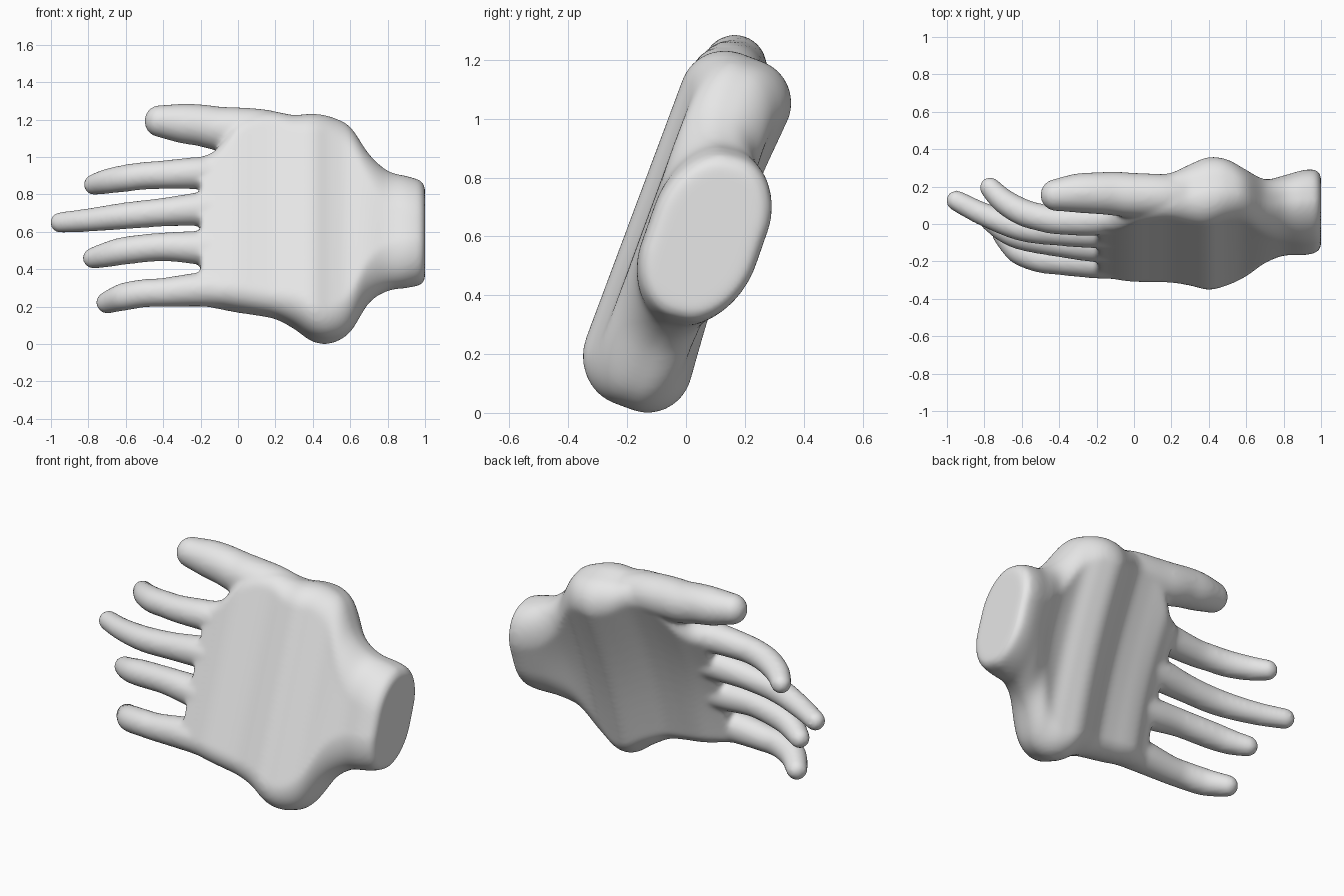
import bpy, bmesh, math
from mathutils import Vector, Matrix

if "Cube" in bpy.data.objects:
    bpy.data.objects.remove(bpy.data.objects["Cube"])

TILT = math.radians(20.5)
ROUND = 0.8        # corner radius as a share of the half thickness


def smooth_rows(rows, n):
    """Catmull-Rom interpolation through rows of numbers."""
    out = []
    for i in range(len(rows) - 1):
        p = [rows[max(0, min(len(rows) - 1, i + k))] for k in (-1, 0, 1, 2)]
        for s in range(n):
            t = s / n
            out.append([0.5 * (2 * b + (c - a) * t + (2 * a - 5 * b + 4 * c - d) * t * t
                               + (3 * b - a - 3 * c + d) * t ** 3) for a, b, c, d in zip(*p)])
    out.append(list(rows[-1]))
    return out


def skin(bm, rings):
    """Closed tube through rings of points."""
    vs = [[bm.verts.new(p) for p in r] for r in rings]
    n = len(vs[0])
    for a, b in zip(vs, vs[1:]):
        for i in range(n):
            bm.faces.new((a[i], a[(i + 1) % n], b[(i + 1) % n], b[i]))
    bm.faces.new(vs[0])
    bm.faces.new(vs[-1][::-1])


def slab_ring(x, z0, z1, y0, y1, n=48):
    """Tilted section fitting the z and y extents: rounded slab, nearing an ellipse at the wrist."""
    zh, yh = (z1 - z0) / 2, (y1 - y0) / 2
    s, c, q = math.sin(TILT), math.cos(TILT), 1 / ROUND - 1
    det = c * (q * c + 1) - s * (q * s + 1)
    P = max(0, (zh * (q * c + 1) - yh * (q * s + 1)) / det)
    r = (zh - P * c) / (q * s + 1)
    w = min(1, max(0, (x - 0.45) / 0.4))
    w = 0.65 * w * w * (3 - 2 * w)
    pts = []
    for i in range(n):
        a = 2 * math.pi * (i + 0.5) / n
        sa, ca = math.sin(a), math.cos(a)
        u = r * sa + math.copysign(P, sa)
        v = r * ca + math.copysign(q * r, ca)
        y = (u * s + v * c) * (1 - w) + w * yh * (0.31 * sa + 0.95 * ca)
        z = (u * c - v * s) * (1 - w) + w * zh * sa
        pts.append(Vector((x, (y0 + y1) / 2 + y, (z0 + z1) / 2 + z)))
    # shallow hollow along the back face
    for k in range(1, 12):
        p = pts[n - 1].lerp(pts[0], k / 12)
        p.y -= 0.028 * (1 - w / 0.65) * math.sin(math.pi * k / 12)
        pts.append(p)
    return pts


def finger(bm, path):
    """Round tapered tube along x, y, z, radius points with a ball tip."""
    rows = smooth_rows(path, 5)
    rings = []
    for i, (x, y, z, r) in enumerate(rows):
        a, b = rows[max(0, i - 1)], rows[min(len(rows) - 1, i + 1)]
        q = Vector((a[k] - b[k] for k in range(3))).to_track_quat('X', 'Z')
        rings.append([Vector((x, y, z)) + q @ Vector((0, r * math.cos(t), r * math.sin(t)))
                      for t in (2 * math.pi * k / 24 for k in range(24))])
    skin(bm, rings)
    x, y, z, r = path[-1]
    bmesh.ops.create_uvsphere(bm, u_segments=24, v_segments=14, radius=r,
                              matrix=Matrix.Translation((x, y, z)))


bm = bmesh.new()

# palm, heel and wrist: x, z range, y range
main = [(-.2, .205, 1.0, -.283, .125), (-.13, .192, 1.03, -.292, .155),
        (-.07, .18, 1.1, -.302, .2), (0, .167, 1.19, -.31, .24),
        (.1, .152, 1.235, -.311, .26), (.2, .132, 1.242, -.314, .275),
        (.3, .08, 1.225, -.33, .32), (.4, .012, 1.232, -.352, .358),
        (.5, .003, 1.215, -.328, .345), (.6, .06, 1.165, -.28, .29),
        (.7, .215, 1.02, -.21, .24), (.8, .28, .93, -.17, .26),
        (.9, .296, .902, -.168, .288), (.96, .308, .885, -.158, .292),
        (.985, .32, .868, -.145, .28), (1.0, .345, .84, -.12, .255)]
skin(bm, [slab_ring(*r) for r in smooth_rows(main, 5)])

# thumb
finger(bm, [(.3, .15, 1.1, .11), (.15, .15, 1.135, .118), (0, .153, 1.145, .121),
            (-.1, .162, 1.152, .118),
            (-.2, .165, 1.17, .112), (-.3, .165, 1.18, .106), (-.415, .155, 1.192, .087)])
# index finger
finger(bm, [(-.05, .05, .915, .085), (-.2, .025, .915, .087), (-.4, .02, .905, .077),
            (-.5, .035, .9, .074), (-.6, .065, .887, .073), (-.7, .125, .87, .067),
            (-.77, .195, .853, .057)])
# middle finger
finger(bm, [(-.05, -.03, .725, .09), (-.2, -.04, .722, .09), (-.4, -.04, .705, .077),
            (-.6, -.02, .686, .072), (-.8, .05, .663, .063), (-.95, .125, .65, .056)])
# ring finger
finger(bm, [(-.05, -.11, .515, .09), (-.2, -.115, .515, .09), (-.4, -.1, .52, .077),
            (-.6, -.065, .5, .075), (-.7, -.025, .478, .068), (-.775, .025, .46, .057)])
# little finger
finger(bm, [(-.05, -.2, .29, .095), (-.2, -.2, .292, .092), (-.4, -.195, .276, .078),
            (-.5, -.185, .272, .076), (-.6, -.15, .255, .075), (-.65, -.11, .24, .069),
            (-.7, -.055, .222, .06)])

bmesh.ops.recalc_face_normals(bm, faces=bm.faces)
mesh = bpy.data.meshes.new("hand")
bm.to_mesh(mesh)
bm.free()
hand = bpy.data.objects.new("hand", mesh)
bpy.context.collection.objects.link(hand)

# plain light grey
grey = bpy.data.materials.new("light grey")
grey.diffuse_color = (.8, .8, .8, 1)
grey.use_nodes = True
grey.node_tree.nodes["Principled BSDF"].inputs["Base Color"].default_value = grey.diffuse_color
mesh.materials.append(grey)

# fuse the parts into one skin and soften the joints
rm = hand.modifiers.new("fuse", 'REMESH')
rm.mode = 'VOXEL'
rm.voxel_size = 0.012
rm.use_smooth_shade = True
sm = hand.modifiers.new("soften", 'SMOOTH')
sm.factor = 0.5
sm.iterations = 16
